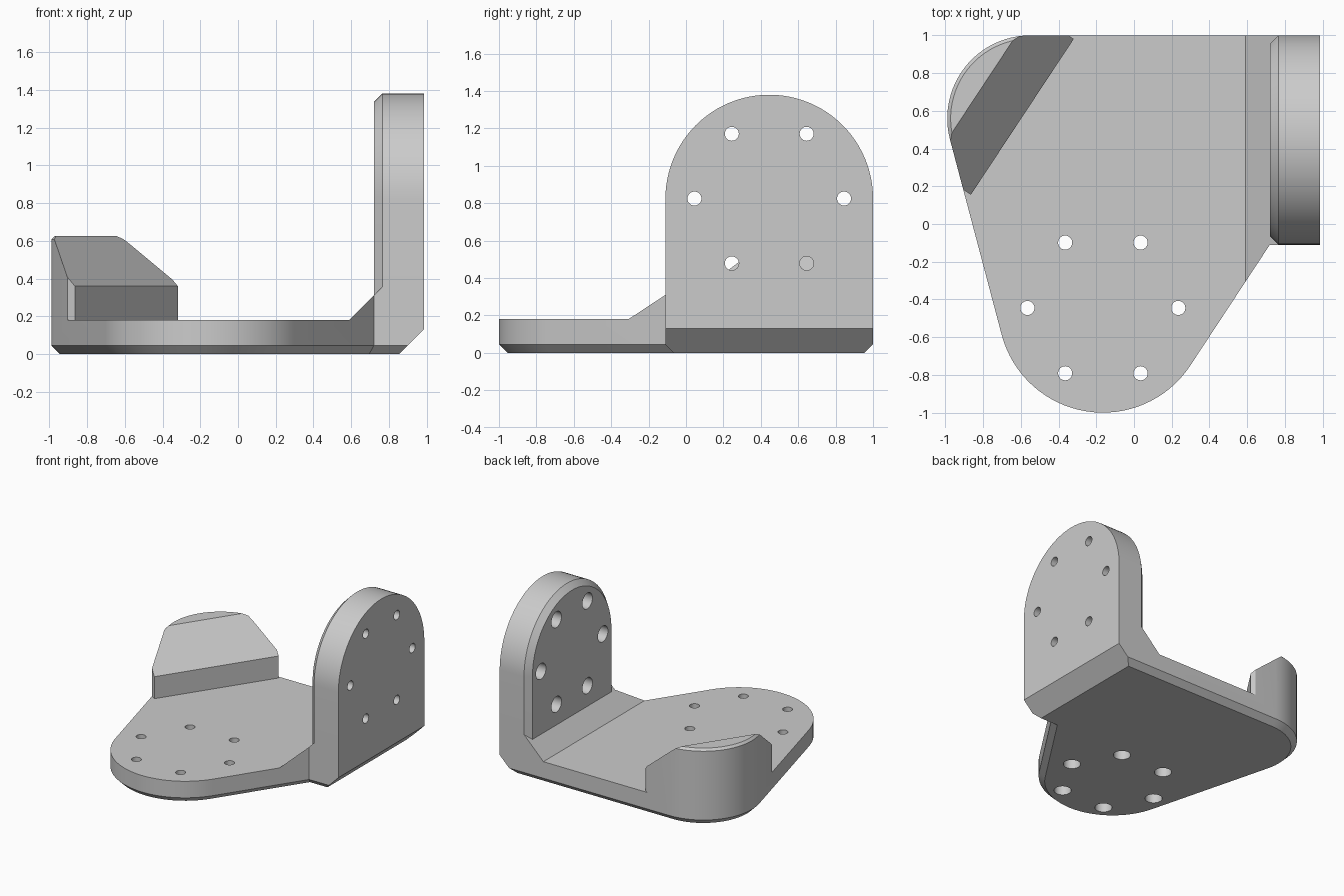
import bpy, bmesh, math
from mathutils import Vector, Matrix

cube = bpy.data.objects.get("Cube")
if cube:
    bpy.data.objects.remove(cube, do_unlink=True)

grey = bpy.data.materials.new("plain_grey")
grey.use_nodes = True
colour = (0.6, 0.6, 0.6, 1)
grey.diffuse_color = colour
grey.node_tree.nodes["Principled BSDF"].inputs["Base Color"].default_value = colour


def arc(cx, cy, r, a0, a1, n):
    angles = [math.radians(a0 + (a1 - a0) * i / n) for i in range(n + 1)]
    return [(cx + r * math.cos(a), cy + r * math.sin(a)) for a in angles]


def inset(points, d):
    """Move every edge of a counter-clockwise outline inwards by d."""
    pts = [Vector(p) for p in points]
    out = []
    for i, p in enumerate(pts):
        e0 = (p - pts[i - 1]).normalized()
        e1 = (pts[(i + 1) % len(pts)] - p).normalized()
        n0, n1 = Vector((-e0.y, e0.x)), Vector((-e1.y, e1.x))
        out.append(p + (n0 + n1) * d / (1 + n0.dot(n1)))
    return out


def loft(name, points, levels, frame=Matrix()):
    """Stack an outline at (height, inset) levels and close it as a solid."""
    bm = bmesh.new()
    rings = [[bm.verts.new(frame @ Vector((p[0], p[1], h))) for p in inset(points, d)]
             for h, d in levels]
    n = len(points)
    for low, high in zip(rings, rings[1:]):
        for i in range(n):
            j = (i + 1) % n
            bm.faces.new((low[i], low[j], high[j], high[i]))
    bm.faces.new(rings[0][::-1])
    bm.faces.new(rings[-1])
    bmesh.ops.recalc_face_normals(bm, faces=bm.faces)
    mesh = bpy.data.meshes.new(name)
    bm.to_mesh(mesh)
    bm.free()
    mesh.materials.append(grey)
    obj = bpy.data.objects.new(name, mesh)
    bpy.context.collection.objects.link(obj)
    return obj


def axes(x, y, z, origin=(0, 0, 0)):
    m = Matrix((x, y, z)).transposed().to_4x4()
    m.translation = origin
    return m


def combine(obj, other, operation):
    mod = obj.modifiers.new(operation.lower(), 'BOOLEAN')
    mod.operation, mod.object, mod.solver = operation, other, 'EXACT'
    bpy.context.view_layer.objects.active = obj
    bpy.ops.object.modifier_apply(modifier=mod.name)
    bpy.data.objects.remove(other, do_unlink=True)


# Plan outline: rounded back corner, rounded nose, straight side under the upright
RIGHT, BACK, SIDE = 0.985, 1.0, -0.11
outline = (arc(-0.55, 0.56, 0.44, 90, 194.9, 24)
           + arc(-0.165, -0.445, 0.555, 194.9, 326.5, 32)
           + [(0.72, SIDE), (RIGHT, SIDE), (RIGHT, BACK)])
bracket = loft("bracket", outline, [(0, 0.045), (0.045, 0), (0.607, 0), (0.625, 0.018)])

# Floor section: plate, 45 degree gusset and lower right chamfer
section = [(-1.2, -0.1), (0.755, -0.1), (1.1, 0.245), (1.1, 0.355),
           (0.765, 0.355), (0.59, 0.18), (-1.2, 0.18)]
keep = loft("floor_section", section, [(-1.2, 0), (1.2, 0)],
            axes((1, 0, 0), (0, 0, 1), (0, 1, 0)))

# Diagonal corner block with a sloping upper face
along = Vector((0.551, 0.834, 0)).normalized()
outward = Vector((-along.y, along.x, 0))
block = [(0, 0.1), (0.9, 0.1), (0.9, 0.8), (0.44, 0.8), (0, 0.36)]
corner_block = loft("corner_block", block, [(0, 0), (0.99, 0)],
                    axes(outward, (0, 0, 1), along, (-0.865, 0.155, 0)))
combine(keep, corner_block, 'UNION')
combine(bracket, keep, 'INTERSECT')

# Upright arched plate with a chamfered inner rim
MID, RISE, RADIUS = 0.445, 0.825, 0.555
arch = [(SIDE, 0.2), (BACK, 0.2)] + arc(MID, RISE, RADIUS, 0, 180, 48)
to_side = axes((0, 1, 0), (0, 0, 1), (1, 0, 0))
upright = loft("upright", arch, [(0.72, 0.045), (0.765, 0), (RIGHT, 0)], to_side)
combine(bracket, upright, 'UNION')


def drill(cx, cy, levels, frame):
    """Ring of six counterbored screw holes; levels are (height, radius) pairs."""
    for k in range(6):
        a = k * math.pi / 3
        hole = arc(cx + 0.4 * math.cos(a), cy + 0.4 * math.sin(a), 0.1, 0, 345, 23)
        cutter = loft("hole", hole, [(h, 0.1 - r) for h, r in levels], frame)
        combine(bracket, cutter, 'DIFFERENCE')


BORE, HEAD = 0.038, 0.065
drill(-0.165, -0.445, [(-0.1, HEAD), (0.09, HEAD), (0.09, BORE), (0.3, BORE)], Matrix())
drill(MID, RISE, [(0.6, HEAD), (0.86, HEAD), (0.86, BORE), (1.1, BORE)], to_side)

# Smooth curves, crisp edges
bpy.ops.object.select_all(action='DESELECT')
bracket.select_set(True)
bpy.context.view_layer.objects.active = bracket
bpy.ops.object.shade_smooth_by_angle(angle=math.radians(20))
